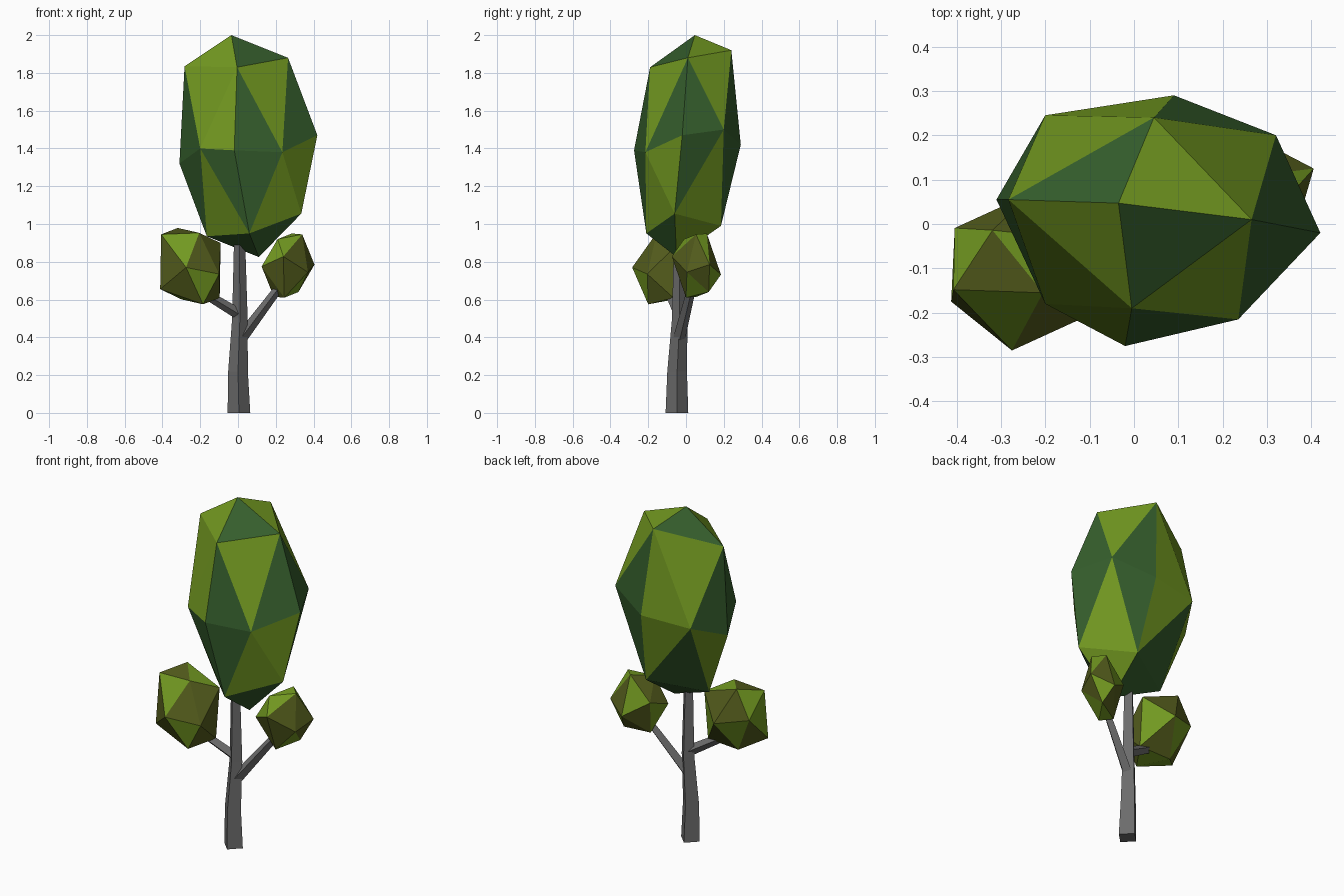
import bpy, bmesh
from mathutils import Vector

if "Cube" in bpy.data.objects:
    bpy.data.objects.remove(bpy.data.objects["Cube"])


def material(name, r, g, b):
    m = bpy.data.materials.new(name)
    m.diffuse_color = (r, g, b, 1)
    m.use_nodes = True
    m.node_tree.nodes["Principled BSDF"].inputs["Base Color"].default_value = m.diffuse_color
    return m


OLIVE = material("leaf_olive", 0.17, 0.32, 0.015)
GREEN = material("leaf_green", 0.035, 0.11, 0.025)
MOSS = material("leaf_moss", 0.09, 0.11, 0.012)
BARK = material("bark", 0.15, 0.15, 0.15)


def build(name, verts, faces, mats, slots=None):
    """Flat-shaded mesh with one material slot index per face."""
    me = bpy.data.meshes.new(name)
    bm = bmesh.new()
    vs = [bm.verts.new(v) for v in verts]
    for i, f in enumerate(faces):
        face = bm.faces.new([vs[j] for j in f])
        face.material_index = int(slots[i]) if slots else 0
    bmesh.ops.recalc_face_normals(bm, faces=bm.faces)
    bm.to_mesh(me)
    bm.free()
    for m in mats:
        me.materials.append(m)
    ob = bpy.data.objects.new(name, me)
    bpy.context.collection.objects.link(ob)
    return ob


def limb(name, path, radii, axis):
    """Four-sided tapering tube through the path points."""
    d = Vector(axis).normalized()
    u = Vector((0, 1, 0)).cross(d).normalized()
    v = d.cross(u)
    verts = [Vector(p) + r * o for p, r in zip(path, radii) for o in (u, v, -u, -v)]
    n = len(path)
    faces = [(0, 1, 2, 3), tuple(range(4 * n - 4, 4 * n))]
    for s in range(n - 1):
        for k in range(4):
            a, b = 4 * s + k, 4 * s + (k + 1) % 4
            faces.append((a, b, b + 4, a + 4))
    return build(name, verts, faces, [BARK])


def leaf_cluster(name, centre, apex, ring, slots):
    """Icosahedron: front apex and ring, mirrored through the centre."""
    half = [Vector(apex)] + [Vector(p) for p in ring]
    verts = half + [2 * Vector(centre) - p for p in half]
    faces = []
    for near, far in ((0, 6), (6, 0)):
        for i in range(5):
            a, b = near + 1 + i, near + 1 + (i + 1) % 5
            faces += [(near, a, b), (a, b, far + 1 + (i + 3) % 5)]
    return build(name, verts, faces, [MOSS, OLIVE], slots)


# Trunk and branches
limb("trunk",
     [(0.005, -0.048, 0), (0, -0.047, 0.22), (0.01, -0.033, 0.5), (0.008, -0.035, 1.0)],
     [0.06, 0.052, 0.041, 0.027], (0, 0, 1))
limb("right_branch", [(0.02, -0.035, 0.40), (0.23, 0.035, 0.68)], [0.032, 0.022],
     (0.21, 0.07, 0.28))
limb("left_branch", [(0.01, -0.035, 0.52), (-0.19, -0.09, 0.64)], [0.03, 0.024],
     (-0.2, -0.055, 0.12))

# Small leaf clusters
leaf_cluster("left_leaves", (-0.252, -0.107, 0.777), (-0.275, -0.285, 0.77),
             [(-0.407, -0.148, 0.945), (-0.205, -0.155, 0.953), (-0.10, -0.205, 0.735),
              (-0.185, -0.2, 0.575), (-0.412, -0.175, 0.655)],
             "10001001010110010110")
leaf_cluster("right_leaves", (0.265, 0.055, 0.78), (0.24, -0.075, 0.828),
             [(0.21, -0.01, 0.92), (0.34, 0.053, 0.945), (0.37, 0.005, 0.745),
              (0.245, 0, 0.61), (0.125, -0.015, 0.775)],
             "11000100100101100110")

# Main crown: an eight-sided middle ring between two four-sided rings
mid = [(-0.02, -0.275, 1.39), (0.235, -0.215, 1.38), (0.42, -0.02, 1.47), (0.32, 0.2, 1.5),
       (0.09, 0.29, 1.42), (-0.2, 0.245, 1.4), (-0.31, 0.055, 1.32), (-0.2, -0.18, 1.4)]
upper = [(-0.005, -0.19, 1.83), (0.265, 0.01, 1.88), (0.045, 0.24, 1.92), (-0.283, 0.055, 1.835)]
lower = [(0.06, -0.21, 0.95), (0.335, -0.06, 1.055), (0.13, 0.185, 0.99), (-0.165, 0.02, 0.935)]
crown = mid + upper + [(-0.035, 0.047, 2.0)] + lower + [(0.11, -0.05, 0.825)]
crown_faces = []
for base, tip in ((8, 12), (13, 17)):
    for k in range(4):
        a, b = base + k, base + (k + 1) % 4
        c, e, c2 = 2 * k, 2 * k + 1, (2 * k + 2) % 8
        crown_faces += [(tip, a, b), (a, c, e), (a, e, b), (b, e, c2)]
build("crown", crown, crown_faces, [GREEN, OLIVE],
      "0010" "1010" "0110" "1011" "0011" "1010" "0101" "0010")
